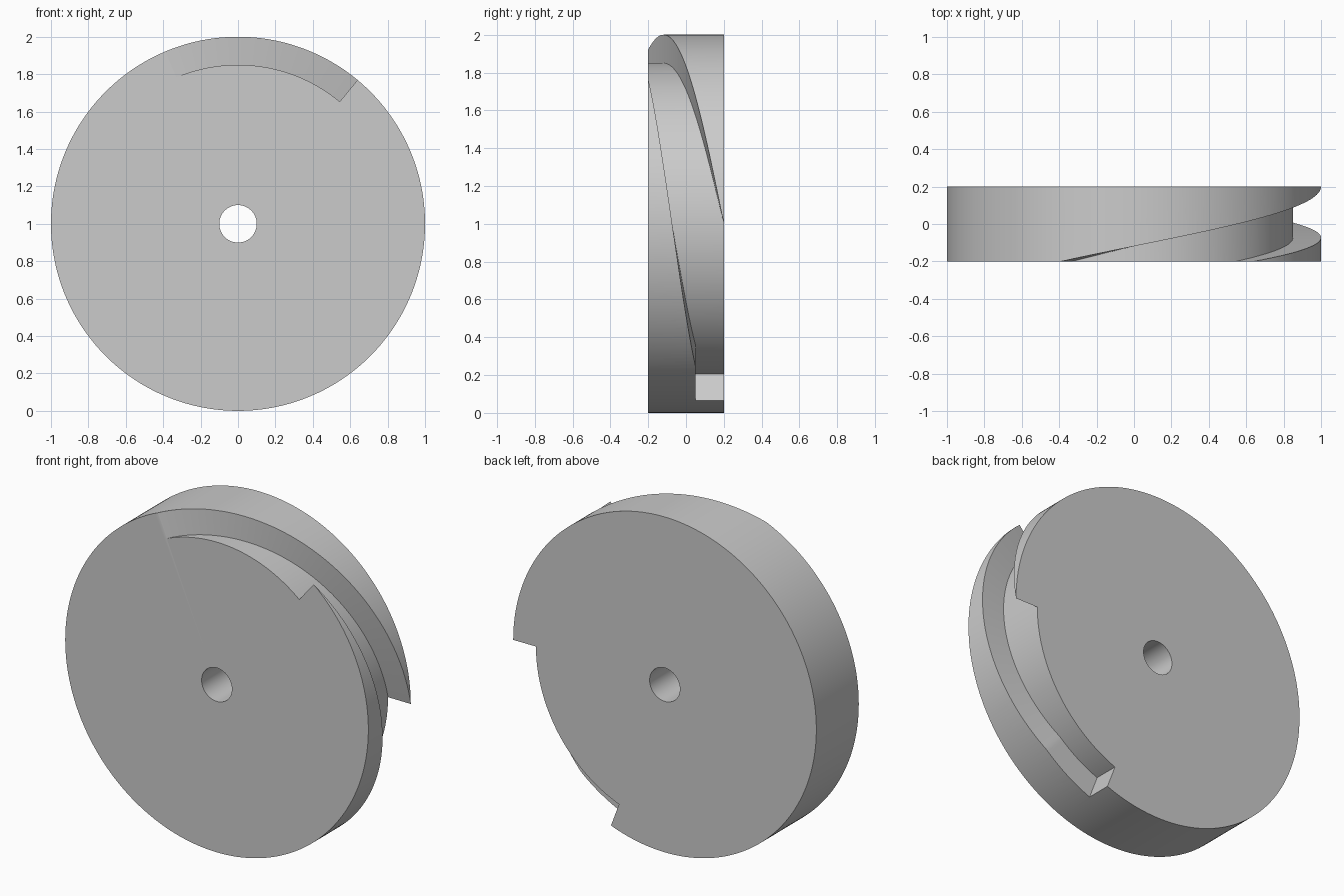
import bpy, bmesh
from math import radians, sin, cos

RADIUS, FLOOR, BORE, HALF = 1.0, 0.85, 0.1, 0.2
CENTRE_Z = 1.0

cube = bpy.data.objects.get("Cube")
if cube:
    bpy.data.objects.remove(cube, do_unlink=True)

grey = bpy.data.materials.new("plain grey")
grey.use_nodes = True
colour = (0.6, 0.6, 0.6, 1)
grey.diffuse_color = colour
grey.node_tree.nodes["Principled BSDF"].inputs["Base Color"].default_value = colour


def sweep(name, angles, section, closed):
    """Sweep a four-sided (radius, y) section about the wheel axis."""
    bm = bmesh.new()
    rings = []
    for a in angles:
        t = radians(a)
        rings.append([bm.verts.new((r * cos(t), y, CENTRE_Z + r * sin(t)))
                      for r, y in section(a)])
    pairs = list(zip(rings, rings[1:]))
    if closed:
        pairs.append((rings[-1], rings[0]))
    else:
        bm.faces.new(rings[0])
        bm.faces.new(rings[-1])
    for p, q in pairs:
        for i in range(4):
            j = (i + 1) % 4
            bm.faces.new((p[i], p[j], q[j], q[i]))
    bmesh.ops.recalc_face_normals(bm, faces=bm.faces[:])
    mesh = bpy.data.meshes.new(name)
    bm.to_mesh(mesh)
    bm.free()
    mesh.materials.append(grey)
    obj = bpy.data.objects.new(name, mesh)
    bpy.context.collection.objects.link(obj)
    return obj


def rectangle(r0, r1, y0, y1):
    return [(r0, y0), (r1, y0), (r1, y1), (r0, y1)]


def groove_section(a):
    # the two walls climb at different rates; the front one levels off low down
    front = min(0.05, -0.2 + 0.25 * (50.2 - a) / 99)
    back = min(0.3, 0.2 - 0.4 * a / 113)
    return rectangle(FLOOR, 1.1, front, back)


# Wheel with its bore
wheel = sweep("grooved_wheel", [i * 1.5 for i in range(240)],
              lambda a: rectangle(BORE, RADIUS, -HALF, HALF), True)

# Tapering spiral groove, ending in a flat radial stop
cutter = sweep("groove_cutter", [-69.2 + i for i in range(198)],
               groove_section, False)
cutter.hide_render = True

cut = wheel.modifiers.new("groove", 'BOOLEAN')
cut.operation = 'DIFFERENCE'
cut.solver = 'EXACT'
cut.object = cutter

bpy.ops.object.select_all(action='DESELECT')
wheel.select_set(True)
bpy.context.view_layer.objects.active = wheel
bpy.ops.object.modifier_apply(modifier=cut.name)
bpy.data.objects.remove(cutter, do_unlink=True)
bpy.ops.object.shade_smooth_by_angle(angle=radians(30))
